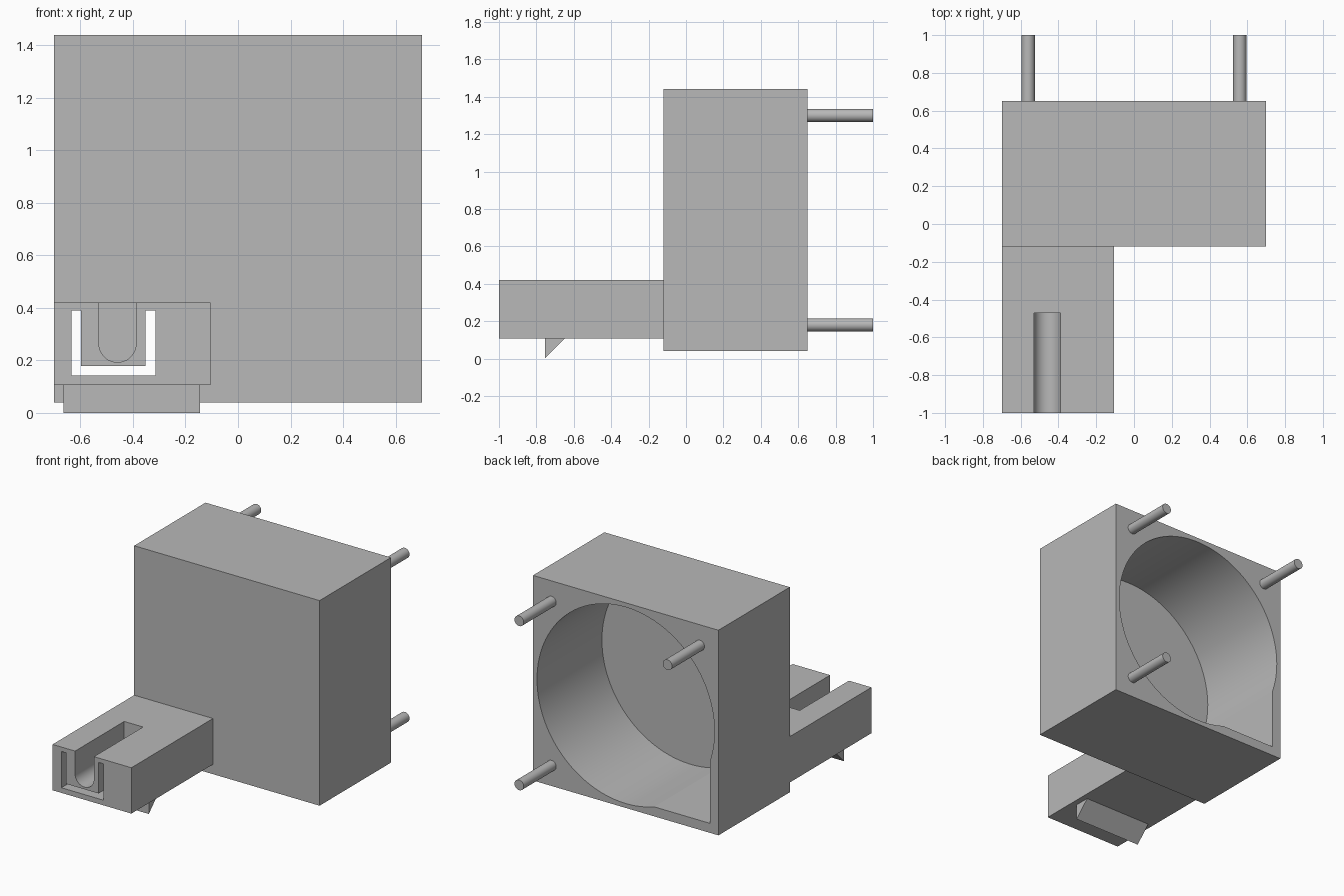
import bpy
import bmesh
from math import acos, cos, pi, radians, sin
from mathutils import Vector

cube = bpy.data.objects.get("Cube")
if cube:
    bpy.data.objects.remove(cube, do_unlink=True)

grey = bpy.data.materials.new("plain grey")
grey.use_nodes = True
grey.diffuse_color = (0.48, 0.48, 0.48, 1)
grey.node_tree.nodes["Principled BSDF"].inputs["Base Color"].default_value = grey.diffuse_color


def prism(name, profile, low, high, axis="y"):
    """Extrude a closed (x, z) profile along y, or a (y, z) profile along x."""
    bm = bmesh.new()
    if axis == "y":
        points, step = [(a, low, b) for a, b in profile], (high - low) * Vector((0, 1, 0))
    else:
        points, step = [(low, a, b) for a, b in profile], (high - low) * Vector((1, 0, 0))
    face = bm.faces.new([bm.verts.new(p) for p in points])
    top = bmesh.ops.extrude_face_region(bm, geom=[face], use_keep_orig=True)
    moved = [v for v in top["geom"] if isinstance(v, bmesh.types.BMVert)]
    bmesh.ops.translate(bm, verts=moved, vec=step)
    bmesh.ops.recalc_face_normals(bm, faces=bm.faces)
    mesh = bpy.data.meshes.new(name)
    bm.to_mesh(mesh)
    bm.free()
    mesh.materials.append(grey)
    obj = bpy.data.objects.new(name, mesh)
    bpy.context.collection.objects.link(obj)
    return obj


def rect(x0, x1, z0, z1):
    return [(x0, z0), (x1, z0), (x1, z1), (x0, z1)]


def arc(cx, cz, r, start, end, steps):
    angles = [start + (end - start) * i / steps for i in range(steps + 1)]
    return [(cx + r * cos(a), cz + r * sin(a)) for a in angles]


def cut(obj, cutters):
    for cutter in cutters:
        cutter.hide_render = True
        mod = obj.modifiers.new("cut", "BOOLEAN")
        mod.operation = "DIFFERENCE"
        mod.solver = "EXACT"
        mod.object = cutter
    graph = bpy.context.evaluated_depsgraph_get()
    mesh = bpy.data.meshes.new_from_object(obj.evaluated_get(graph))
    obj.modifiers.clear()
    obj.data = mesh


def smooth(obj):
    bpy.ops.object.select_all(action="DESELECT")
    obj.select_set(True)
    bpy.context.view_layer.objects.active = obj
    bpy.ops.object.shade_smooth_by_angle(angle=radians(15))


MID_Z = 0.74      # centre height of the housing
BORE = 0.67       # radius of the round cavity
POCKET = 0.635    # reach of the square corner pocket

# Main parts
housing = prism("housing", rect(-0.7, 0.7, 0.04, 1.44), -0.12, 0.65)
arm = prism("arm", rect(-0.7, -0.105, 0.107, 0.42), -1.0, -0.12)
prism("catch_wedge", [(-0.755, 0.107), (-0.755, 0), (-0.648, 0.107)], -0.665, -0.145, "x")

# Round cavity with one square corner
swing = acos(POCKET / BORE)
cavity_profile = arc(0, MID_Z, BORE, -pi / 2 - swing, pi + swing, 96)
cavity_profile.append((-POCKET, MID_Z - POCKET))
cavity = prism("cavity_cutter", cavity_profile, -0.05, 0.75)

# U-shaped slot running through the arm into the cavity
slot = prism("slot_cutter", [
    (-0.634, 0.39), (-0.634, 0.142), (-0.315, 0.142), (-0.315, 0.39),
    (-0.352, 0.39), (-0.352, 0.178), (-0.598, 0.178), (-0.598, 0.39)], -1.1, 0.1)

# Round-bottomed channel, open at the front and top of the arm
channel_profile = arc(-0.459, 0.264, 0.071, pi, 2 * pi, 24)
channel_profile += [(-0.388, 0.5), (-0.53, 0.5)]
channel = prism("channel_cutter", channel_profile, -1.1, -0.47)

cut(housing, [cavity, slot])
cut(arm, [channel, slot])
for cutter in (cavity, slot, channel):
    bpy.data.objects.remove(cutter, do_unlink=True)
smooth(housing)
smooth(arm)

# Mounting pins on three corners of the back
for name, sx, sz in (("pin_top_left", 1, 1), ("pin_top_right", -1, 1), ("pin_bottom_left", 1, -1)):
    profile = arc(sx * 0.56, MID_Z + sz * 0.56, 0.035, 0, 2 * pi, 32)[:-1]
    smooth(prism(name, profile, 0.65, 1.0))
